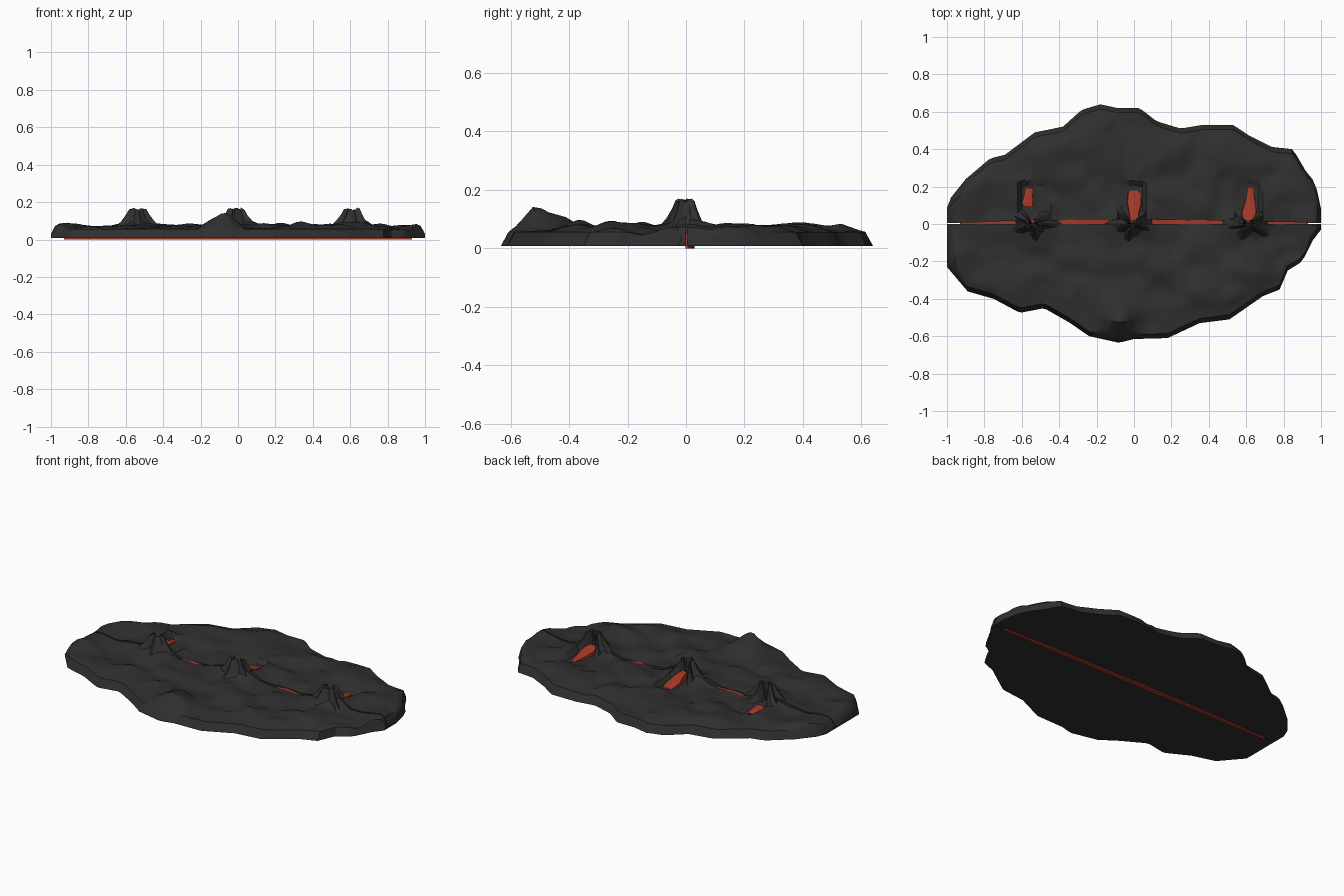
import bpy, bmesh, math
from mathutils import Vector, noise

cube = bpy.data.objects.get("Cube")
if cube:
    bpy.data.objects.remove(cube)


def material(name, colour):
    m = bpy.data.materials.new(name)
    m.use_nodes = True
    m.diffuse_color = colour
    bsdf = next(n for n in m.node_tree.nodes if n.type == 'BSDF_PRINCIPLED')
    bsdf.inputs["Base Color"].default_value = colour
    bsdf.inputs["Roughness"].default_value = 0.9
    return m


ROCK = material("dark rock", (0.029, 0.029, 0.029, 1))
LAVA = material("red lava", (0.36, 0.04, 0.02, 1))


def loft(name, sections, mat, angle=30, keep=1.0):
    """Skin a row of closed sections and cap both ends."""
    bm = bmesh.new()
    rings = [[bm.verts.new(p) for p in s] for s in sections]
    n = len(rings[0])
    for a, b in zip(rings, rings[1:]):
        for i in range(n):
            j = (i + 1) % n
            bm.faces.new((a[i], a[j], b[j], b[i]))
    for end in (rings[0], rings[-1]):
        bm.faces.new(end)
    bmesh.ops.triangulate(bm, faces=[f for f in bm.faces if len(f.verts) > 4])
    bmesh.ops.recalc_face_normals(bm, faces=bm.faces)
    mesh = bpy.data.meshes.new(name)
    bm.to_mesh(mesh)
    bm.free()
    mesh.materials.append(mat)
    ob = bpy.data.objects.new(name, mesh)
    bpy.context.collection.objects.link(ob)
    bpy.ops.object.select_all(action='DESELECT')
    ob.select_set(True)
    bpy.context.view_layer.objects.active = ob
    if keep < 1:
        mod = ob.modifiers.new("Facets", 'DECIMATE')
        mod.ratio = keep
        bpy.ops.object.modifier_apply(modifier=mod.name)
    bpy.ops.object.shade_smooth_by_angle(angle=math.radians(angle))
    return ob


def sample(points, x):
    for (x0, y0), (x1, y1) in zip(points, points[1:]):
        if x <= x1:
            return y0 + (y1 - y0) * max(0, x - x0) / (x1 - x0)
    return points[-1][1]


# Ragged outlines of the two halves
BACK = [(-1, .09), (-.98, .14), (-.9, .24), (-.77, .35), (-.69, .37), (-.53, .49),
        (-.38, .52), (-.28, .61), (-.18, .64), (-.09, .62), (.03, .62), (.12, .55),
        (.25, .51), (.37, .53), (.53, .53), (.62, .47), (.74, .41), (.85, .4),
        (.92, .28), (.97, .22), (1, .08)]
FRONT = [(-1, -.23), (-.89, -.36), (-.75, -.4), (-.61, -.475), (-.48, -.45),
         (-.34, -.53), (-.24, -.6), (-.08, -.635), (0, -.615), (.18, -.61),
         (.35, -.53), (.51, -.51), (.69, -.385), (.78, -.35), (.82, -.25),
         (.9, -.2), (.96, -.08), (1, -.03)]
VENTS = [-.54, -.01, .61]
BOTTOM = 0.008


def height(x, y):
    """Lumpy ground with swells round the vents and one hill at the front."""
    z = .068 + .032 * noise.noise(Vector((x * 6, y * 7, 3.3)))
    z += .012 * noise.noise(Vector((x * 14, y * 14, 7.1)))
    z += .085 * max(0, 1 - math.hypot(x + .08, y + .52) / .15)
    for cx in VENTS:
        z += .045 * math.exp(-((x - cx) / .12) ** 2 - (y / .07) ** 2)
    for cx in VENTS:
        if abs(x - cx) < .075 and 0 < y < .22:
            z = min(z, .05)
    return max(z, .04)


def crack(x):
    """Back lip of the long fissure."""
    return .004 + .024 * max(0, 1 - x * x) * (.8 + .4 * noise.noise(Vector((x * 9, 0, 1))))


def ground(name, outline, inner, rows=22, cols=90):
    sections = []
    for c in range(cols + 1):
        x = -1 + 2 * c / cols
        out, start = sample(outline, x), inner(x)
        side = math.copysign(1, out)
        rim = out - side * min(.025, abs(out - start) * .4)
        end = min(1, .3 + (1 - abs(x)) / .04)
        section = [(x, start, BOTTOM)]
        for r in range(rows + 1):
            t = r / rows
            y = start + (rim - start) * t
            z = height(x, y)
            if t > .85:
                z += (min(z, .055) - z) * (t - .85) / .15
            section.append((x, y, BOTTOM + (z - BOTTOM) * end))
        section.append((x, out, BOTTOM))
        sections.append(section)
    return loft(name, sections, ROCK, keep=.4)


ground("back_ground", BACK, crack)
ground("front_ground", FRONT, lambda x: 0)

# Lava filling the long crack between the halves
strip = []
for i in range(61):
    x = -.93 + 1.86 * i / 60
    y = crack(x) + .003
    top = .052 + .012 * noise.noise(Vector((x * 8, 2, 5)))
    strip.append([(x, -.002, 0), (x, y, 0), (x, y, top), (x, -.002, top)])
loft("fissure_lava", strip, LAVA)

# Ribbed spatter vents, broken open at the back
PROFILE = [(.15, .03), (.11, .062), (.075, .095), (.052, .135), (.04, .158),
           (.028, .163), (.02, .13), (.012, .09)]


def vent(name, cx, phase, steps=40):
    rings = []
    for k, (r, z) in enumerate(PROFILE):
        ring = []
        for s in range(steps):
            a = math.tau * s / steps
            rib = 1 + .2 * math.cos(5 * a + phase) + .1 * math.cos(9 * a + 2 * phase)
            rough = .012 * noise.noise(Vector((math.cos(a) * 3, math.sin(a) * 3, phase + k * .5)))
            gap = min(1, max(0, (math.sin(a) - .72) / .15))
            zz = z + rough * (k > 0)
            zz -= (zz - .035) * .85 * gap
            squash = .72 if math.sin(a) < 0 else .85
            ring.append((cx + r * rib * math.cos(a), r * rib * squash * math.sin(a), zz))
        rings.append(ring)
    return loft(name, rings, ROCK, angle=35)


for side, cx, phase in zip(("right", "middle", "left"), VENTS, (.4, 1.9, 3.1)):
    vent(side + "_vent", cx, phase)


# Lava tongues spilling from the vents: (y, centre x, half width, top z)
def tongue(name, rows):
    loft(name, [[(x - h, y, .03), (x - h * .9, y, z - .006), (x, y, z),
                 (x + h * .9, y, z - .006), (x + h, y, .03)] for y, x, h, z in rows], LAVA)


tongue("right_lava", [(.09, -.56, .022, .07), (.11, -.57, .034, .07),
                      (.15, -.565, .026, .066), (.19, -.56, .018, .058)])
tongue("middle_lava", [(.02, 0, .022, .1), (.07, 0, .03, .09), (.11, .002, .04, .072),
                       (.16, .002, .038, .064), (.178, 0, .022, .056)])
tongue("left_lava", [(.02, .61, .03, .095), (.06, .615, .042, .08), (.1, .62, .034, .07),
                     (.15, .622, .022, .064), (.195, .625, .012, .056)])
